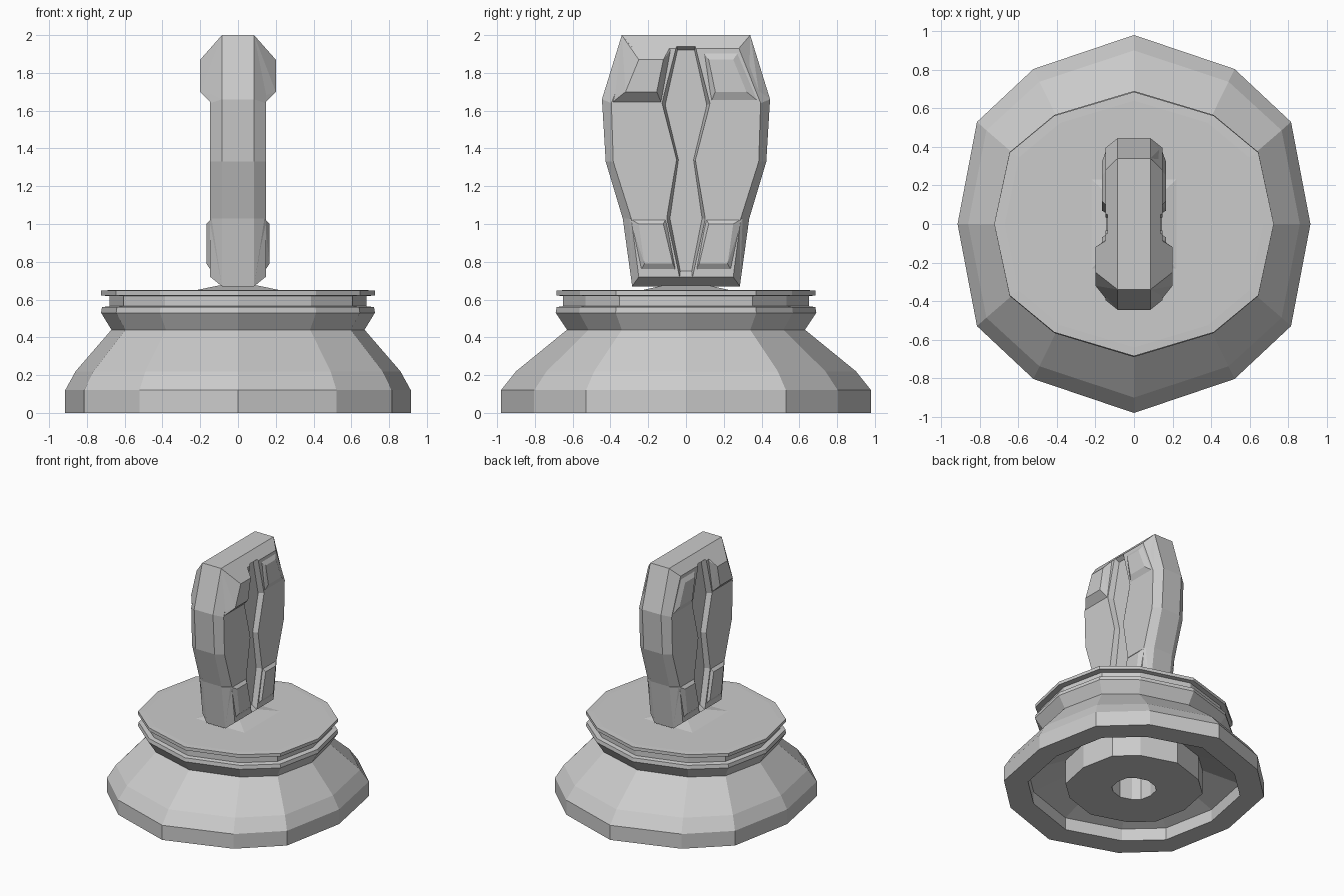
import bpy, bmesh

if "Cube" in bpy.data.objects:
    bpy.data.objects.remove(bpy.data.objects["Cube"])

def finish(bm, name):
    bmesh.ops.recalc_face_normals(bm, faces=bm.faces)
    me = bpy.data.meshes.new(name)
    bm.to_mesh(me)
    bm.free()
    ob = bpy.data.objects.new(name, me)
    bpy.context.collection.objects.link(ob)
    return ob

def loft(name, rings):
    """Skin a list of equal-length closed rings and cap both ends."""
    bm = bmesh.new()
    vs = [[bm.verts.new(p) for p in r] for r in rings]
    n = len(vs[0])
    for a, b in zip(vs, vs[1:]):
        for i in range(n):
            j = (i + 1) % n
            bm.faces.new((a[i], a[j], b[j], b[i]))
    bm.faces.new(vs[0])
    bm.faces.new(vs[-1])
    return finish(bm, name)

def hull(name, pts):
    bm = bmesh.new()
    for p in pts:
        bm.verts.new(p)
    res = bmesh.ops.convex_hull(bm, input=bm.verts)
    junk = {v for v in res["geom_interior"] + res["geom_unused"]
            if isinstance(v, bmesh.types.BMVert)}
    bmesh.ops.delete(bm, geom=list(junk), context='VERTS')
    return finish(bm, name)

# Twelve-sided plan shape, one quarter mirrored round
quarter = [(1, 0), (.89, .54), (.57, .82)]
plan = quarter + [(0, 1)] + [(-x, y) for x, y in quarter[::-1]]
plan += [(x, -y) for x, y in plan[1:-1][::-1]]

# Flared base: underside bore, boss and recess, then outer wall (x half, y half, z)
profile = [(.16, .16, .42), (.16, .16, 0), (.49, .50, 0), (.49, .50, .2),
           (.75, .79, .1), (.75, .79, 0), (.915, .98, 0), (.915, .98, .12),
           (.86, .90, .22), (.67, .63, .44), (.725, .69, .53), (.72, .685, .56),
           (.68, .65, .565), (.68, .65, .618), (.725, .685, .622),
           (.725, .685, .648), (.67, .64, .65)]
loft("base", [[(x * a, y * b, z) for x, y in plan] for a, b, z in profile])

# Low pyramid foot under the upright slab
def rect(a, b, z):
    return [(-a, -b, z), (a, -b, z), (a, b, z), (-a, b, z)]
loft("slab_foot", [rect(.23, .24, .648), rect(.1, .12, .675)])

# Upright slab with chamfered rim; outlines are right halves in y, z
def outline(half):
    return half + [(-y, z) for y, z in half[::-1]]

rim = outline([(.285, .67), (.335, 1.03), (.425, 1.33), (.445, 1.66), (.34, 2.0)])
panel = outline([(.25, .72), (.29, 1.03), (.385, 1.33), (.395, 1.64), (.28, 1.93)])
slab = loft("slab", [[(x, y, z) for y, z in o]
                     for x, o in ((-.147, panel), (-.085, rim), (.085, rim), (.147, panel))])

# Hourglass groove cut into both broad faces
wide = outline([(.035, .71), (.105, 1.03), (.052, 1.34), (.13, 1.64), (.05, 1.95)])
narrow = outline([(.03, .75), (.085, 1.03), (.04, 1.34), (.11, 1.63), (.045, 1.92)])
for s in (-1, 1):
    cutter = loft("groove_cutter", [[(s * x, y, z) for y, z in o]
                                    for x, o in ((.105, narrow), (.155, wide))])
    cutter.hide_render = True
    cutter.hide_viewport = True
    cutter.display_type = 'WIRE'
    m = slab.modifiers.new("groove", 'BOOLEAN')
    m.operation, m.object, m.solver = 'DIFFERENCE', cutter, 'EXACT'

# Bake the grooves and drop the cutters
dg = bpy.context.evaluated_depsgraph_get()
baked = bpy.data.meshes.new_from_object(slab.evaluated_get(dg))
slab.modifiers.clear()
slab.data = baked
for ob in [o for o in bpy.data.objects if o.name.startswith("groove_cutter")]:
    bpy.data.objects.remove(ob)

# Raised shoulder and foot pads on both faces; front shoulders are thicker
for s, side in ((-1, "left"), (1, "right")):
    for t, end, depth in ((-1, "front", .20), (1, "back", .167)):
        upper = [(.085, .34, 2), (.085, .05, 2), (.085, .445, 1.66),
                 (.14, .395, 1.64), (.14, .13, 1.64), (.10, .05, 1.96)]
        upper += [(depth, y, z) for y, z in
                  ((.25, 1.87), (.12, 1.87), (.155, 1.70), (.32, 1.70))]
        lower = [(.085, .285, .67), (.085, .04, .67), (.14, .30, 1.03),
                 (.14, .105, 1.03), (.085, .335, 1.03), (.12, .04, .73)]
        lower += [(.167, y, z) for y, z in
                  ((.25, 1.0), (.12, 1.0), (.07, .79), (.22, .79))]
        for nm, pts in (("shoulder_pad", upper), ("foot_pad", lower)):
            hull(f"{nm}_{end}_{side}", [(s * x, t * y, z) for x, y, z in pts])
